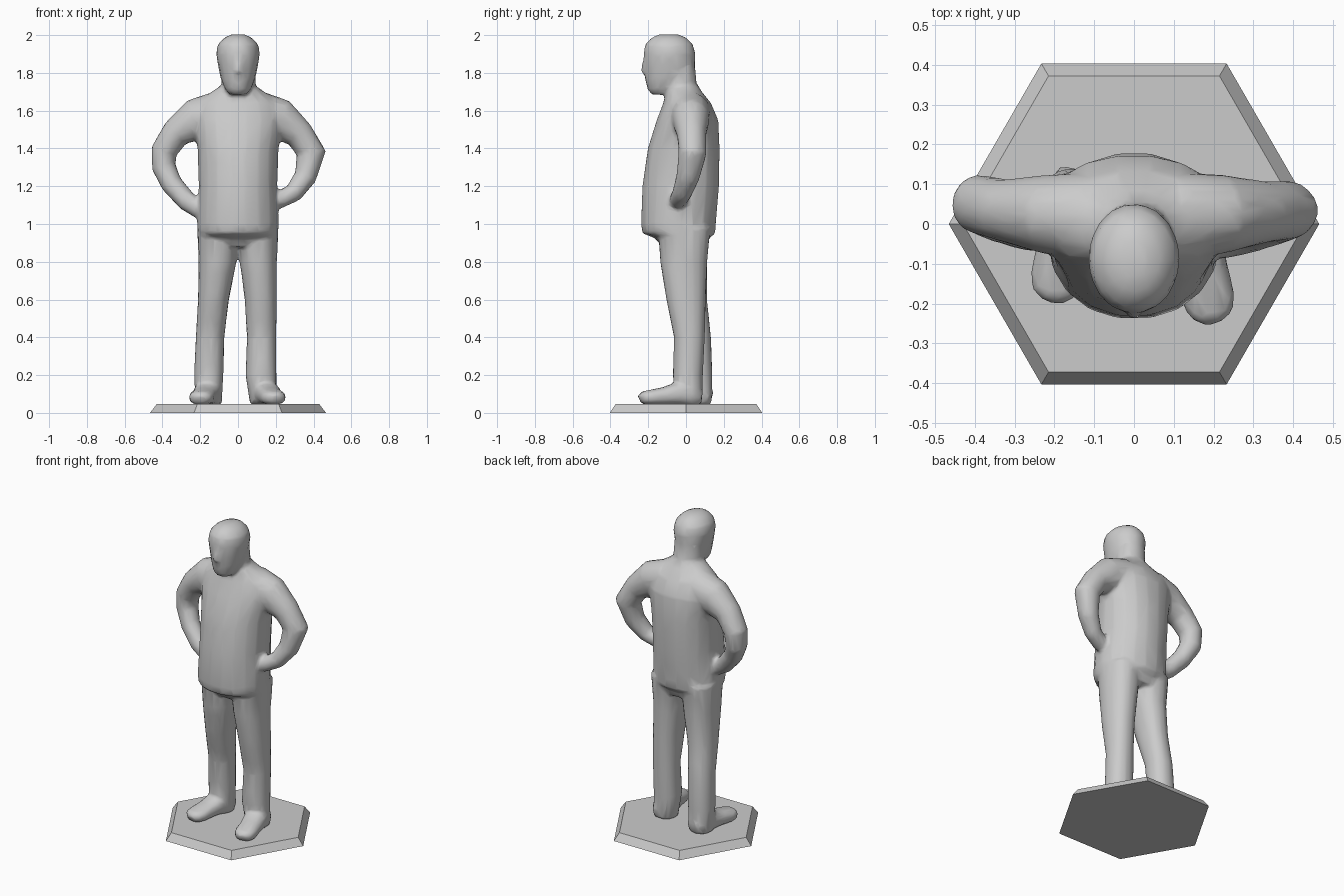
import bpy, bmesh, math
from mathutils import Vector

N = 18  # sides of every cross-section


def loft(bm, rings, ref=None, power=2.0):
    """Skin rings (x, y, z, ra, rb). Without ref the sections are level;
    with ref they stand square to the path, rb measured along ref."""
    pts = [Vector(r[:3]) for r in rings]
    loops = []
    for i, r in enumerate(rings):
        if ref is None:
            a, b = Vector((1, 0, 0)), Vector((0, 1, 0))
        else:
            t = (pts[min(i + 1, len(pts) - 1)] - pts[max(i - 1, 0)]).normalized()
            b = Vector(ref)
            b = (b - t * b.dot(t)).normalized()
            a = b.cross(t)
        loop = []
        for k in range(N):
            c, s = math.cos(2 * math.pi * k / N), math.sin(2 * math.pi * k / N)
            u = math.copysign(abs(c) ** (2 / power), c)
            v = math.copysign(abs(s) ** (2 / power), s)
            loop.append(bm.verts.new(pts[i] + a * u * r[3] + b * v * r[4]))
        loops.append(loop)
    faces = [bm.faces.new(loops[0][::-1]), bm.faces.new(loops[-1])]
    for lo, hi in zip(loops, loops[1:]):
        for k in range(N):
            j = (k + 1) % N
            faces.append(bm.faces.new((lo[k], lo[j], hi[j], hi[k])))
    bmesh.ops.recalc_face_normals(bm, faces=faces)


def finish(bm, name):
    mesh = bpy.data.meshes.new(name)
    bm.to_mesh(mesh)
    bm.free()
    obj = bpy.data.objects.new(name, mesh)
    bpy.context.collection.objects.link(obj)
    return obj


# Hexagonal base with bevelled rim
bm = bmesh.new()
bmesh.ops.create_cone(bm, cap_ends=True, segments=6, radius1=0.466,
                      radius2=0.43, depth=0.047)
for v in bm.verts:
    v.co.z += 0.0235
base = finish(bm, "hexagonal_base")
xs = [v.co.x for v in base.data.vertices]
if max(xs) < 0.45:  # put a corner on the x axis
    for v in base.data.vertices:
        v.co.x, v.co.y = v.co.y, -v.co.x

bm = bmesh.new()

# Torso: overhanging belly up to sloping shoulders
loft(bm, [(0, -0.01, 0.88, 0.19, 0.12), (0, -0.02, 0.925, 0.205, 0.145),
          (0, -0.038, 0.95, 0.212, 0.195), (0, -0.04, 1.00, 0.217, 0.20),
          (0, -0.028, 1.20, 0.208, 0.205), (0, -0.012, 1.40, 0.215, 0.192),
          (0, 0.008, 1.55, 0.24, 0.165), (0, 0.006, 1.64, 0.22, 0.128),
          (0, -0.01, 1.70, 0.14, 0.095), (0, -0.02, 1.74, 0.08, 0.08)], power=2.1)

# Neck and head
loft(bm, [(0.008, -0.02, 1.62, 0.11, 0.09), (0.005, -0.03, 1.72, 0.09, 0.088),
          (0, -0.035, 1.83, 0.09, 0.085)])
loft(bm, [(0, -0.14, 1.685, 0.045, 0.045), (0, -0.125, 1.715, 0.07, 0.08),
          (0, -0.09, 1.77, 0.092, 0.128), (0, -0.088, 1.83, 0.104, 0.135),
          (0, -0.087, 1.90, 0.116, 0.139), (0, -0.09, 1.95, 0.108, 0.128),
          (0, -0.09, 1.985, 0.075, 0.095), (0, -0.09, 2.004, 0.035, 0.05)])
# Nose
loft(bm, [(0, -0.205, 1.80, 0.026, 0.036), (0, -0.205, 1.825, 0.022, 0.036),
          (0, -0.20, 1.88, 0.012, 0.024)])

# Arms with hands on the hips
loft(bm, [(0.10, 0.02, 1.595, 0.11, 0.11), (0.22, 0.025, 1.555, 0.11, 0.10),
          (0.325, 0.03, 1.475, 0.078, 0.078), (0.388, 0.035, 1.375, 0.078, 0.074),
          (0.357, 0.01, 1.25, 0.06, 0.062), (0.295, -0.02, 1.165, 0.05, 0.052),
          (0.225, -0.04, 1.13, 0.046, 0.048), (0.17, -0.05, 1.115, 0.04, 0.04)],
     ref=(0, 1, 0))
loft(bm, [(-0.10, 0.02, 1.595, 0.11, 0.11), (-0.22, 0.025, 1.555, 0.11, 0.10),
          (-0.33, 0.035, 1.48, 0.078, 0.078), (-0.392, 0.05, 1.385, 0.07, 0.074),
          (-0.393, 0.045, 1.30, 0.064, 0.068), (-0.35, 0.015, 1.21, 0.057, 0.058),
          (-0.27, -0.015, 1.12, 0.053, 0.052), (-0.19, -0.03, 1.065, 0.046, 0.045)],
     ref=(0, 1, 0))

# Legs
loft(bm, [(0.133, 0.065 - 0.05, 0.045, 0.07, 0.07), (0.122, 0.01, 0.20, 0.082, 0.08),
          (0.125, 0.018, 0.40, 0.078, 0.082), (0.12, 0.0, 0.60, 0.085, 0.105),
          (0.108, -0.012, 0.80, 0.098, 0.125), (0.107, -0.01, 0.98, 0.108, 0.14)],
     power=2.2)
loft(bm, [(-0.155, 0.065, 0.045, 0.07, 0.07), (-0.155, 0.06, 0.20, 0.078, 0.08),
          (-0.148, 0.05, 0.40, 0.076, 0.083), (-0.13, 0.01, 0.60, 0.082, 0.102),
          (-0.108, -0.012, 0.80, 0.10, 0.125), (-0.107, -0.01, 0.98, 0.11, 0.14)],
     power=2.2)

# Feet turned outwards
for heel, toe in (((0.128, 0.075), (0.20, -0.243)), ((-0.142, 0.13), (-0.205, -0.19))):
    foot = []
    for f, half_width, top in ((0, 0.05, 0.12), (0.15, 0.07, 0.15), (0.4, 0.07, 0.16),
                               (0.62, 0.065, 0.135), (0.82, 0.068, 0.122),
                               (0.94, 0.058, 0.115), (1, 0.03, 0.095)):
        foot.append((heel[0] + f * (toe[0] - heel[0]), heel[1] + f * (toe[1] - heel[1]),
                     (0.043 + top) / 2, half_width, (top - 0.043) / 2))
    loft(bm, foot, ref=(0, 0, 1), power=2.5)

figure = finish(bm, "standing_figure")

# Fuse the parts into one skin, soften the joins, thin to a low-poly mesh
fuse = figure.modifiers.new("fuse", 'REMESH')
fuse.mode = 'VOXEL'
fuse.voxel_size = 0.011
fuse.use_smooth_shade = True
soften = figure.modifiers.new("soften", 'SMOOTH')
soften.factor = 0.5
soften.iterations = 6
thin = figure.modifiers.new("thin", 'DECIMATE')
thin.ratio = 0.07
